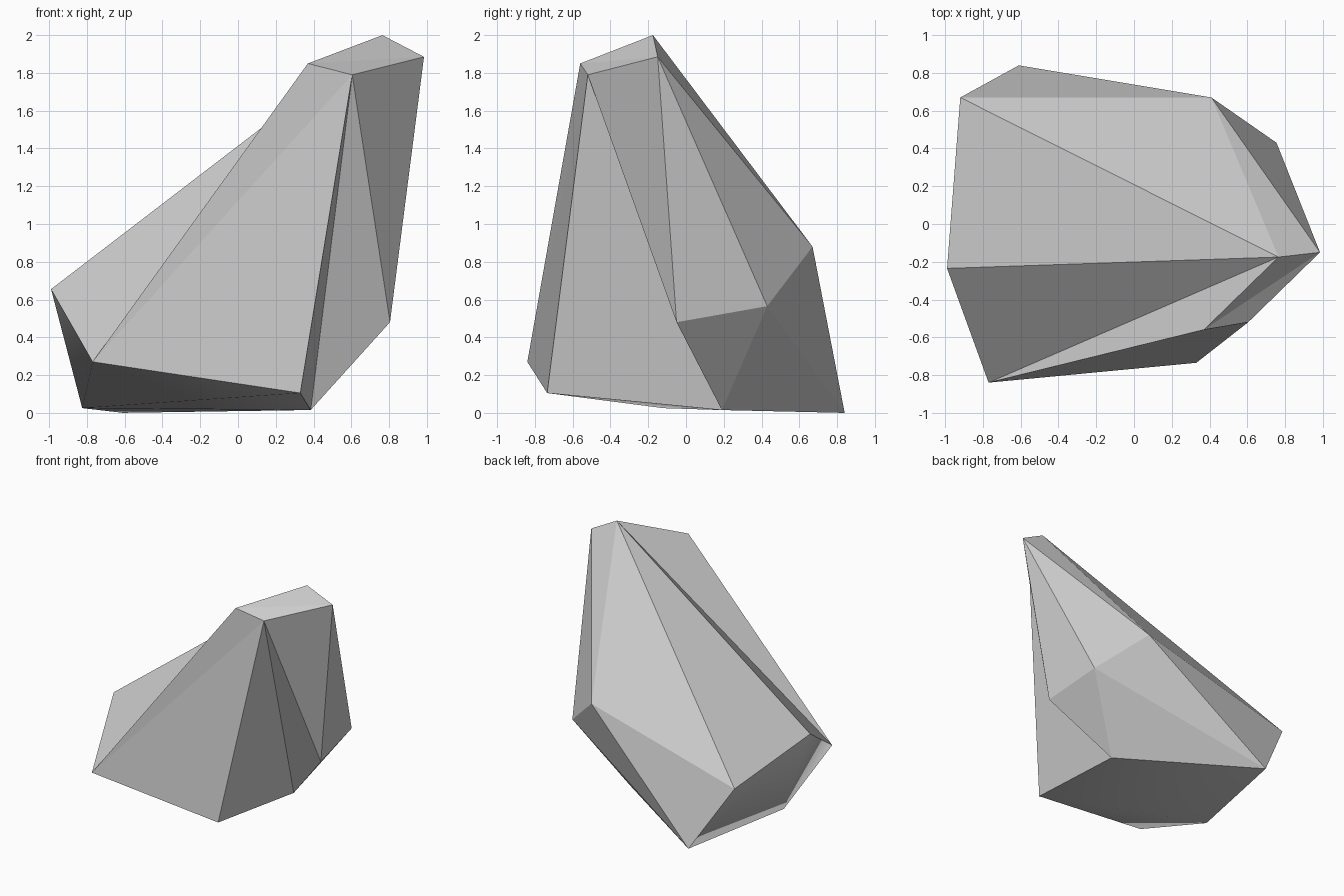
import bpy, bmesh

if "Cube" in bpy.data.objects:
    bpy.data.objects.remove(bpy.data.objects["Cube"])

# Corner points of the leaning rock, named by letter
points = {
    # crown
    "A": (0.37, -0.56, 1.85), "B": (0.605, -0.52, 1.79),
    "C": (0.985, -0.15, 1.885), "D": (0.765, -0.175, 2.0),
    # flanks
    "E": (-0.99, -0.235, 0.655), "F": (-0.77, -0.84, 0.27), "M": (-0.92, 0.67, 0.52),
    "K": (0.41, 0.67, 0.88), "J": (0.755, 0.43, 0.565), "I": (0.805, -0.05, 0.48),
    # foot
    "G": (0.33, -0.735, 0.105), "H": (0.385, 0.19, 0.015),
    "L": (-0.61, 0.84, 0.0), "N": (-0.825, -0.12, 0.025),
}
flat_facets = ("ABC ACD "                  # crown
               "DME DEF DFA AFB FGB "      # left and front
               "BGH BHI BIC CIJ CJK CKD "  # right
               "DKM MKL KJL JHL JIH")      # back and lower right
soft_facets = "EML ELN ENF NFG NGH NHL"    # softly shaded base

# Faceted rock
bm = bmesh.new()
corner = {name: bm.verts.new(p) for name, p in points.items()}
for names, smooth in ((flat_facets, False), (soft_facets, True)):
    for facet in names.split():
        bm.faces.new([corner[n] for n in facet]).smooth = smooth
bmesh.ops.recalc_face_normals(bm, faces=bm.faces[:])
mesh = bpy.data.meshes.new("rock")
bm.to_mesh(mesh)
bm.free()
rock = bpy.data.objects.new("rock", mesh)
bpy.context.collection.objects.link(rock)
